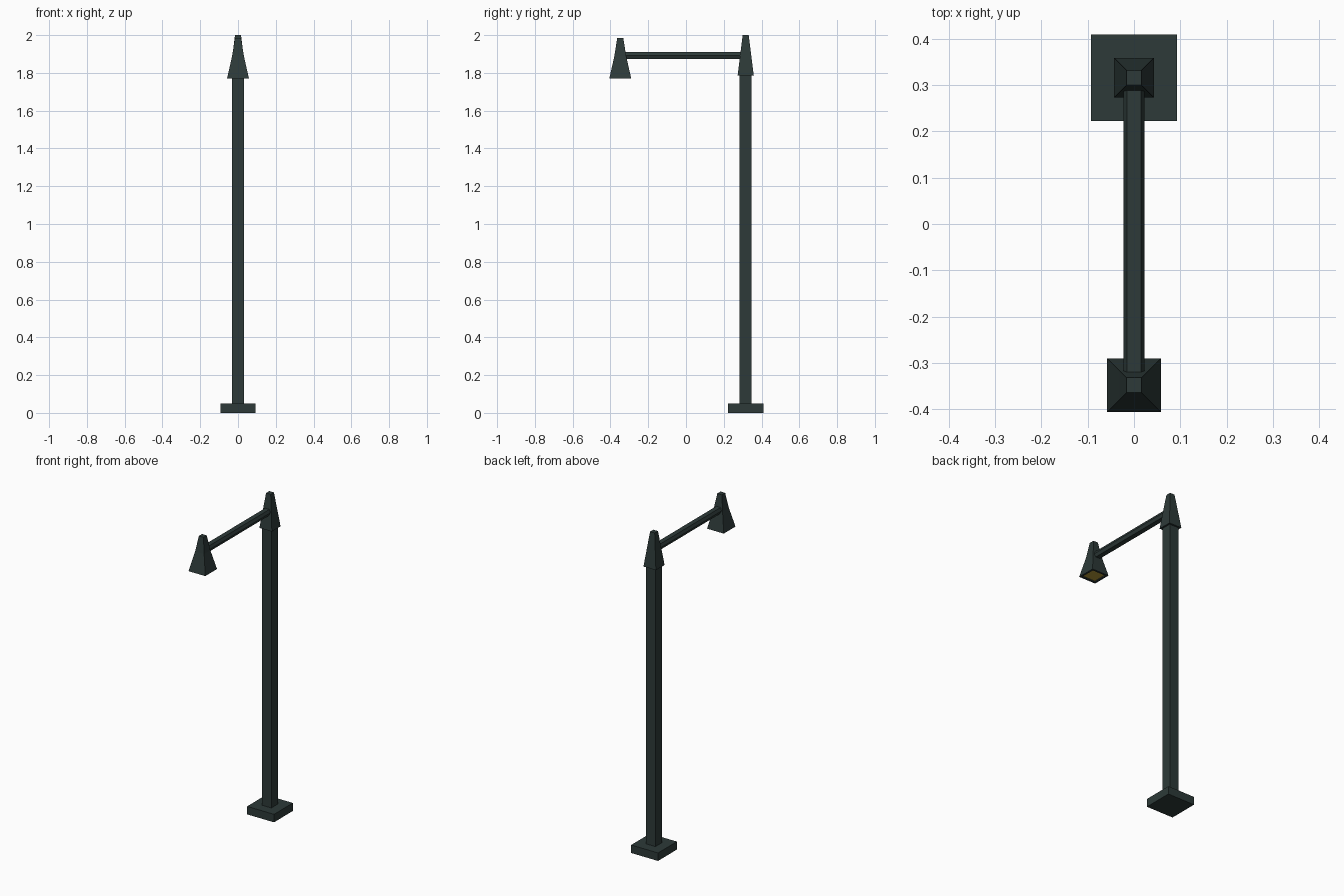
import bpy, bmesh

if "Cube" in bpy.data.objects:
    bpy.data.objects.remove(bpy.data.objects["Cube"])

POST_Y, LAMP_Y = 0.316, -0.348


def material(name, rgb):
    m = bpy.data.materials.new(name)
    m.diffuse_color = (*rgb, 1)
    m.use_nodes = True
    m.node_tree.nodes["Principled BSDF"].inputs["Base Color"].default_value = m.diffuse_color
    return m


IRON = material("dark_iron", (0.026, 0.042, 0.040))
GLOW = material("warm_glass", (0.45, 0.31, 0.04))


def loft(name, rings, mat=IRON):
    """Skin a list of equal-length point rings and close both ends."""
    bm = bmesh.new()
    loops = [[bm.verts.new(p) for p in ring] for ring in rings]
    n = len(loops[0])
    for a, b in zip(loops, loops[1:]):
        for i in range(n):
            j = (i + 1) % n
            bm.faces.new((a[i], a[j], b[j], b[i]))
    bm.faces.new(loops[0][::-1])
    bm.faces.new(loops[-1])
    bmesh.ops.recalc_face_normals(bm, faces=bm.faces)
    mesh = bpy.data.meshes.new(name)
    bm.to_mesh(mesh)
    bm.free()
    mesh.materials.append(mat)
    ob = bpy.data.objects.new(name, mesh)
    bpy.context.collection.objects.link(ob)
    return ob


def square(y, half, z):
    return [(sx * half, y + sy * half, z)
            for sx, sy in ((-1, -1), (1, -1), (1, 1), (-1, 1))]


def tower(name, y, profile, mat=IRON):
    """Square stacked form from (half width, height) pairs."""
    return loft(name, [square(y, h, z) for h, z in profile], mat)


# Foot plate, post and tapered cap
tower("base_plate", POST_Y, [(0.093, 0), (0.093, 0.05)])
tower("post", POST_Y, [(0.032, 0.05), (0.032, 1.80)])
tower("post_cap", POST_Y, [(0.043, 1.785), (0.016, 2.0)])

# Six-sided arm
section = [(-0.015, 1.873), (0.015, 1.873), (0.023, 1.8915),
           (0.015, 1.91), (-0.015, 1.91), (-0.023, 1.8915)]
loft("arm", [[(x, y, z) for x, z in section]
             for y in (POST_Y - 0.01, LAMP_Y + 0.01)])

# Lamp shade with an open rim recessed from below
tower("lamp_shade", LAMP_Y, [(0.044, 1.778), (0.046, 1.77), (0.058, 1.77),
                             (0.031, 1.89), (0.016, 1.985)])

# Glowing panel inside the rim
tower("lamp_glass", LAMP_Y, [(0.0443, 1.775), (0.0435, 1.779)], GLOW)
